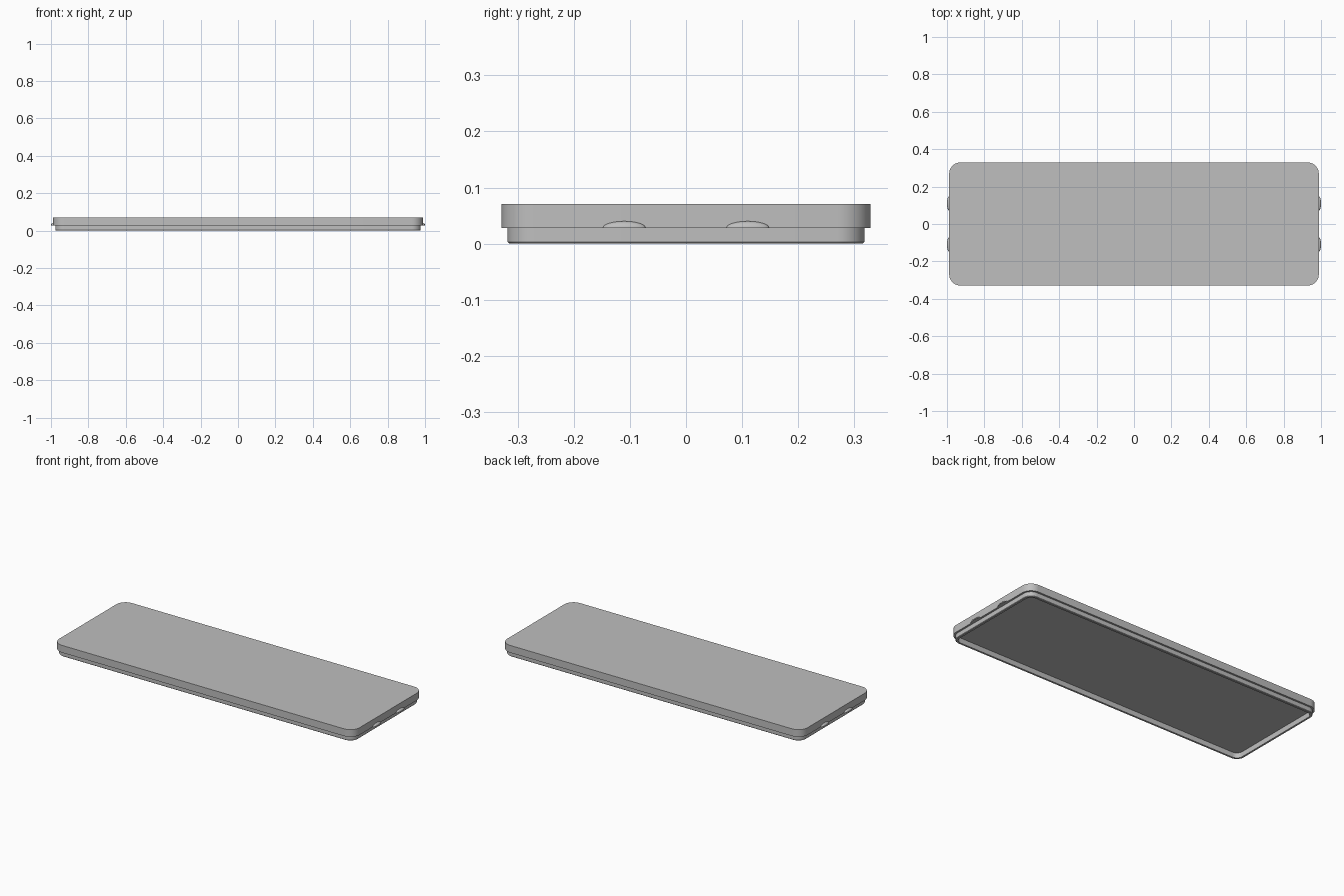
import bpy, bmesh, math
from mathutils import Matrix

cube = bpy.data.objects.get("Cube")
if cube:
    bpy.data.objects.remove(cube, do_unlink=True)

HX, HY, RADIUS = 0.988, 0.329, 0.06   # lid half sizes and corner radius
SEAM = 0.028                          # underside of the lid plate
CORNER_STEPS = 10

grey = bpy.data.materials.new("plain_grey")
grey.use_nodes = True
colour = (0.52, 0.52, 0.52, 1)
grey.diffuse_color = colour
grey.node_tree.nodes["Principled BSDF"].inputs["Base Color"].default_value = colour


def finish(name, bm):
    bmesh.ops.recalc_face_normals(bm, faces=bm.faces)
    mesh = bpy.data.meshes.new(name)
    bm.to_mesh(mesh)
    bm.free()
    mesh.materials.append(grey)
    obj = bpy.data.objects.new(name, mesh)
    bpy.context.collection.objects.link(obj)
    bpy.ops.object.select_all(action='DESELECT')
    obj.select_set(True)
    bpy.context.view_layer.objects.active = obj
    bpy.ops.object.shade_smooth_by_angle(angle=math.radians(30))
    return obj


def rounded_ring(bm, inset, z):
    """Rounded rectangle, moved inwards from the lid outline."""
    r = RADIUS - inset
    ring = []
    for i, (sx, sy) in enumerate([(1, 1), (-1, 1), (-1, -1), (1, -1)]):
        for k in range(CORNER_STEPS + 1):
            a = math.pi / 2 * (i + k / CORNER_STEPS)
            ring.append(bm.verts.new((sx * (HX - RADIUS) + r * math.cos(a),
                                      sy * (HY - RADIUS) + r * math.sin(a), z)))
    return ring


# Lid: top plate, stepped lip with softened edge, and hollow underside
bm = bmesh.new()
profile = [(0, 0.071), (0, SEAM), (0.011, SEAM), (0.011, 0.003),
           (0.014, 0), (0.025, 0), (0.025, 0.03)]
rings = [rounded_ring(bm, inset, z) for inset, z in profile]
for a, b in zip(rings, rings[1:]):
    for i in range(len(a)):
        j = (i + 1) % len(a)
        bm.faces.new((a[i], a[j], b[j], b[i]))
bm.faces.new(rings[0])
bm.faces.new(rings[-1])
finish("lid", bm)

# Small half-dome catches on both short ends
for side, sx in (("left", 1), ("right", -1)):
    for place, y in (("front", -0.11), ("back", 0.11)):
        bm = bmesh.new()
        bmesh.ops.create_uvsphere(
            bm, u_segments=32, v_segments=16, radius=1,
            matrix=Matrix.Translation((sx * HX, y, SEAM)) @ Matrix.Diagonal((0.012, 0.038, 0.012, 1)))
        cut = bmesh.ops.bisect_plane(
            bm, geom=bm.verts[:] + bm.edges[:] + bm.faces[:],
            plane_co=(0, 0, SEAM), plane_no=(0, 0, -1), clear_outer=True)
        bmesh.ops.holes_fill(bm, edges=[e for e in bm.edges if e.is_boundary])
        finish(f"catch_{side}_{place}", bm)
